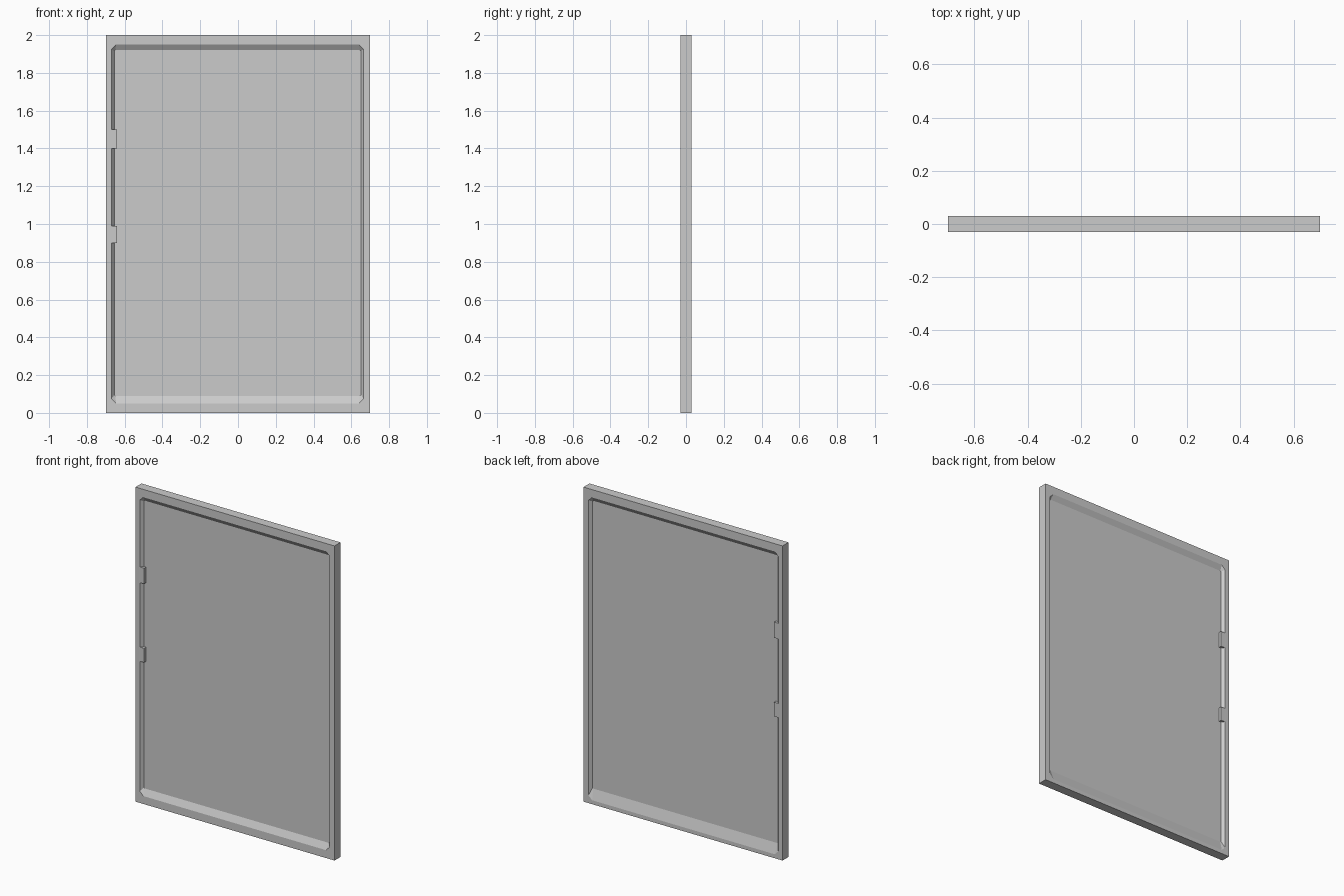
import bpy, bmesh

if "Cube" in bpy.data.objects:
    bpy.data.objects.remove(bpy.data.objects["Cube"])

D, P = 0.03, 0.01   # half depth of frame, half thickness of panel


def outline(bm, x0, x1, z0, z1, c, y):
    """Rectangle with corners cut by c, as a ring of eight vertices."""
    pts = [(x0 + c, z0), (x1 - c, z0), (x1, z0 + c), (x1, z1 - c),
           (x1 - c, z1), (x0 + c, z1), (x0, z1 - c), (x0, z0 + c)]
    return [bm.verts.new((x, y, z)) for x, z in pts]


def skin(bm, a, b):
    for i in range(8):
        j = (i + 1) % 8
        bm.faces.new((a[i], a[j], b[j], b[i]))


def finish(bm, name):
    bmesh.ops.remove_doubles(bm, verts=bm.verts, dist=1e-5)
    bmesh.ops.recalc_face_normals(bm, faces=bm.faces)
    mesh = bpy.data.meshes.new(name)
    bm.to_mesh(mesh)
    bm.free()
    obj = bpy.data.objects.new(name, mesh)
    bpy.context.collection.objects.link(obj)
    return obj


def box(name, x0, x1, y0, y1, z0, z1):
    bm = bmesh.new()
    bmesh.ops.create_cube(bm, size=1)
    for v in bm.verts:
        v.co.x = x0 if v.co.x < 0 else x1
        v.co.y = y0 if v.co.y < 0 else y1
        v.co.z = z0 if v.co.z < 0 else z1
    return finish(bm, name)


# Outer frame with sloped reveals on both sides
edge = (-0.655, 0.65, 0.09, 1.92, 0.005)
bm = bmesh.new()
rings = [outline(bm, -0.7, 0.7, 0, 2, 0, -D),
         outline(bm, -0.7, 0.7, 0, 2, 0, D),
         outline(bm, -0.67, 0.665, 0.025, 1.95, 0.025, D),
         outline(bm, *edge, P),
         outline(bm, *edge, -P),
         outline(bm, -0.67, 0.665, 0.05, 1.95, 0.025, -D)]
for k in range(6):
    a, b = rings[k], rings[(k + 1) % 6]
    if k == 0:
        # plain outer sides: only the four long edges
        for i in (0, 2, 4, 6):
            bm.faces.new((a[i], a[i + 1], b[i + 1], b[i]))
    else:
        skin(bm, a, b)
finish(bm, "frame")

# Flat recessed panel
bm = bmesh.new()
front, back = outline(bm, *edge, -P), outline(bm, *edge, P)
bm.faces.new(front)
bm.faces.new(back)
skin(bm, front, back)
finish(bm, "panel")

# Hinge blocks bridging the left reveal
for n, (z0, z1) in enumerate([(0.9, 0.99), (1.4, 1.5)]):
    box(f"hinge_block_{n + 1}", -0.675, -0.64, -D + 0.001, D - 0.001, z0, z1)
